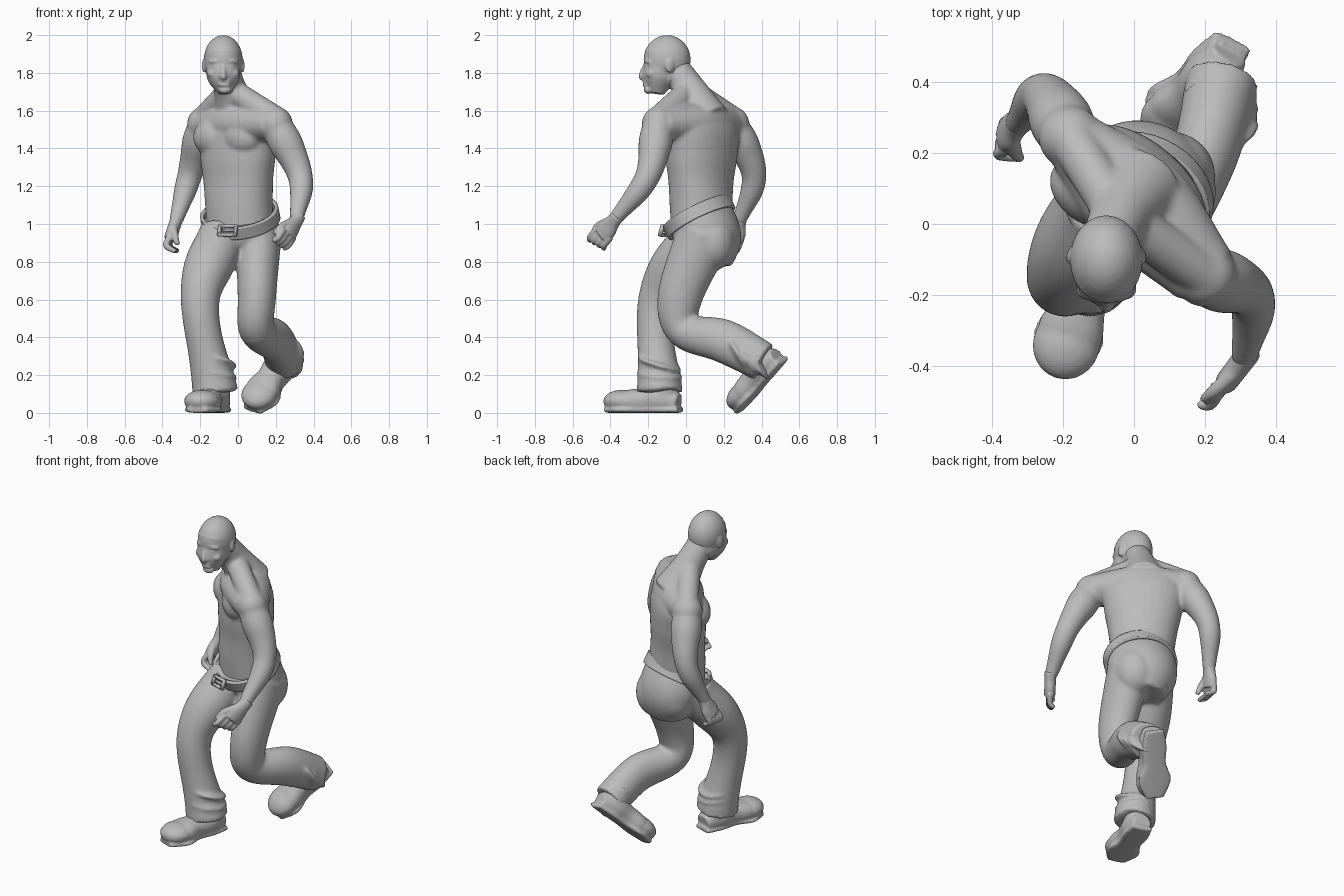
import bpy, bmesh
from math import cos, sin, pi, radians, degrees, atan2
from mathutils import Vector, Matrix, Euler

default_cube = bpy.data.objects.get("Cube")
if default_cube:
    bpy.data.objects.remove(default_cube)

shade = .5
grey = bpy.data.materials.new("plain grey")
grey.use_nodes = True
grey.diffuse_color = (shade, shade, shade, 1)
grey.node_tree.nodes["Principled BSDF"].inputs["Base Color"].default_value = grey.diffuse_color


def sample(values, t):
    """Smooth curve through numbers or vectors, t from start to end."""
    if len(values) == 1:
        return values[0]
    last = len(values) - 1
    i = min(int(t * last), last - 1)
    f = t * last - i
    start, end = values[i], values[i + 1]
    before = values[i - 1] if i > 0 else start * 2 - end
    after = values[i + 2] if i + 2 <= last else end * 2 - start
    leave, arrive = (end - before) / 2, (after - start) / 2
    ease = f * f * (3 - 2 * f)
    return (start * (1 - ease) + end * ease
            + leave * (f * (1 - f) ** 2) - arrive * (f * f * (1 - f)))


def loft(bm, path, widths, depths=None, yaws=(0,), power=1, place=Matrix(), caps=True, sides=32):
    """Tube along a path with elliptical or squarish cross-sections."""
    path = [Vector(p) for p in path]
    depths = depths or widths
    steps = 6 * max(len(path), len(widths))
    rings = []
    for i in range(steps + 1):
        t = i / steps
        center = sample(path, t)
        ahead, behind = min(t + .01, 1), max(t - .01, 0)
        tangent = (sample(path, ahead) - sample(path, behind)).normalized()
        yaw = radians(sample(yaws, t))
        across = Vector((cos(yaw), sin(yaw), 0))
        across = (across - tangent * across.dot(tangent)).normalized()
        along = tangent.cross(across)
        ring = []
        for k in range(sides):
            c, s = [abs(q) ** power * (1 if q > 0 else -1)
                    for q in (cos(2 * pi * k / sides), sin(2 * pi * k / sides))]
            offset = across * c * sample(widths, t) + along * s * sample(depths, t)
            ring.append(bm.verts.new(place @ (center + offset)))
        rings.append(ring)
    for low, high in zip(rings, rings[1:]):
        for k in range(sides):
            n = (k + 1) % sides
            bm.faces.new((low[k], low[n], high[n], high[k]))
    if caps:
        bm.faces.new(rings[0][::-1])
        bm.faces.new(rings[-1])


def blob(bm, center, size, turn=(0, 0, 0), place=Matrix()):
    """Ellipsoid of flesh, cloth or leather."""
    local = Matrix.LocRotScale(Vector(center), Euler([radians(a) for a in turn]), Vector(size))
    bmesh.ops.create_uvsphere(bm, u_segments=24, v_segments=16, radius=1, matrix=place @ local)


def finish(bm, name, voxel=None, softness=4):
    """Make the object, fusing its pieces when a voxel size is given."""
    bmesh.ops.recalc_face_normals(bm, faces=bm.faces)
    mesh = bpy.data.meshes.new(name)
    bm.to_mesh(mesh)
    bm.free()
    mesh.materials.append(grey)
    mesh.shade_smooth()
    part = bpy.data.objects.new(name, mesh)
    bpy.context.collection.objects.link(part)
    if voxel:
        fuse = part.modifiers.new("fuse", 'REMESH')
        fuse.mode, fuse.voxel_size, fuse.use_smooth_shade = 'VOXEL', voxel, True
        soften = part.modifiers.new("soften", 'SMOOTH')
        soften.factor, soften.iterations = .5, softness
    return part


def hand(name, wrist, reach, spread, curl):
    """Loosely closed hand; spread runs from first to last finger."""
    wrist, reach, spread, curl = map(Vector, (wrist, reach, spread, curl))
    bm = bmesh.new()
    turn = degrees(atan2(spread.y, spread.x))
    loft(bm, (wrist - reach * .3, wrist + reach), (.036, .042, .056, .052), (.034, .032), (turn,))
    for finger in range(4):
        knuckle = wrist + reach * .9 + spread * (finger - 1.5)
        bend = knuckle + reach * .5
        loft(bm, (knuckle, bend, bend + curl), (.018, .017, .013), sides=12)
    root = wrist + reach * .3 - spread
    tip = wrist + reach + curl - spread * 2
    loft(bm, (root, root.lerp(tip, .5) - spread * .4, tip), (.022, .02, .013), sides=12)
    finish(bm, name, .006)


# Torso twisting toward the right, neck leaning forward
bm = bmesh.new()
twist = -40
loft(bm, ((.01, .08, .97), (0, .08, 1.3), (0, .09, 1.67)), (.18, .185, .2, .225, .23, .08),
     (.15, .155, .15, .155, .14, .06), (-25, twist, twist), power=.95)
neck = Vector((-.04, .02, 1.71))
loft(bm, ((.01, .1, 1.55), neck, (-.08, -.08, 1.85)), (.13, .088, .078))

# Shoulder girdle, sloping neck muscles, chest
left_shoulder, right_shoulder = Vector((.2, -.145, 1.53)), Vector((-.18, .245, 1.53))
loft(bm, (right_shoulder, (.01, .06, 1.53), left_shoulder), (.085, .145, .1), (.085, .12, .085), (45,))
for shoulder in (left_shoulder, right_shoulder):
    blob(bm, shoulder, (.09, .09, .092))
    loft(bm, (neck, shoulder + Vector((0, 0, .03))), (.065,))
chest = Matrix.Translation((0, .09, 1.46)) @ Matrix.Rotation(radians(twist), 4, 'Z')
for side in (-1, 1):
    blob(bm, (side * .1, -.085, 0), (.12, .085, .1), place=chest)

# Left arm swinging forward, right arm swinging back
arm_radii = (.08, .09, .077, .066, .06, .047, .036)
left_wrist, right_wrist = (.31, -.38, 1.02), (-.33, .28, 1.01)
loft(bm, (left_shoulder, (.33, -.205, 1.25), left_wrist), arm_radii)
loft(bm, (right_shoulder, (-.255, .36, 1.26), right_wrist), arm_radii)
finish(bm, "torso_and_arms", .009, 12)
hand("left_hand", left_wrist, reach=(-.05, -.065, -.08), spread=(.018, .025, -.014), curl=(-.03, 0, -.02))
hand("right_hand", right_wrist, reach=(-.03, -.03, -.09), spread=(.005, .028, 0), curl=(.05, -.01, -.03))

# Head: features are placed relative to the middle of the skull
bm = bmesh.new()
skull = Vector((-.078, -.1, 1.87))


def feature(x, y, z, size, turn=(0, 0, 0)):
    blob(bm, skull + Vector((x, y, z)), size, turn)


feature(0, 0, 0, (.103, .125, .13))
feature(0, .03, -.07, (.088, .085, .085))
loft(bm, [skull + Vector(p) for p in ((0, -.02, .03), (0, -.04, -.07), (.01, -.055, -.18))],
     (.095, .092, .083, .035), (.1, .09, .085, .04))
feature(.01, -.1, -.16, (.035, .024, .022))
loft(bm, [skull + Vector(p) for p in ((0, -.105, -.01), (0, -.133, -.08), (0, -.12, -.1))],
     (.012, .015, .019, .015), sides=12)
for lip in (-.117, -.134):
    feature(.005, -.112, lip, (.033, .018, .011))
for side in (-1, 1):
    feature(side * .02, -.118, -.085, (.014, .014, .011))
    feature(side * .04, -.095, -.008, (.04, .024, .014), (0, side * 8, side * 18))
    feature(side * .038, -.1, -.037, (.019, .017, .011))
    feature(side * .055, -.085, -.075, (.03, .028, .025))
    feature(side * .1, .015, -.03, (.011, .026, .04), (-10, 0, side * 20))
finish(bm, "head", .006, 6)

# Trousers: pelvis, seat, planted right leg and lifted left leg
bm = bmesh.new()
hip_turn = -25
loft(bm, ((.04, .12, .78), (.03, .12, .92), (.012, .07, 1.05)), (.13, .195, .198), (.12, .17, .17), (hip_turn,))
for seat in ((-.03, .155, .92), (.105, .135, .9)):
    blob(bm, seat, (.125, .125, .15))
loft(bm, ((-.08, .07, .95), (-.2, -.15, .6), (-.12, -.14, .11)), (.125, .13, .103, .098, .122))
loft(bm, ((.11, .1, .95), (.1, -.03, .62), (.1, -.01, .44), (.2, .2, .38), (.25, .41, .27)),
     (.122, .102, .095, .095, .103), (.15, .12, .097, .115, .105))

# Cloth folds at the hems
for fold in range(3):
    lift = .06 * fold
    blob(bm, (-.125, -.14, .14 + lift), (.122, .122, .025), (8 - 12 * fold, 6, 0))
    blob(bm, (.25, .39 - lift, .27 + lift / 3), (.104, .025, .108), (30, 0, 12 * fold - 20))
finish(bm, "trousers", .01, 10)

# Belt following the tilted waist
bm = bmesh.new()
loft(bm, ((.018, .085, 1.005), (.006, .055, 1.065)), (.203,), (.182,), (hip_turn,), caps=False, sides=40)
band = finish(bm, "belt").modifiers.new("thickness", 'SOLIDIFY')
band.thickness, band.offset = .02, 0

# Buckle: two rails, two posts and a prong
bm = bmesh.new()
frame = Matrix.LocRotScale(Vector((-.055, -.115, .965)), Euler((radians(-15), 0, radians(-20))), None)
rail, post, prong = (.1, .02, .016), (.016, .02, .06), (.07, .02, .012)
for x, z, size in ((0, .024, rail), (0, -.024, rail), (.045, 0, post), (-.045, 0, post), (.01, 0, prong)):
    place = frame @ Matrix.LocRotScale(Vector((x, 0, z)), None, Vector(size))
    bmesh.ops.create_cube(bm, size=1, matrix=place)
finish(bm, "belt_buckle")


def shoe(name, heel, toe, up):
    """Shoe shaped heel to toe in its own frame, then set along the foot."""
    heel, up = Vector(heel), Vector(up)
    back = (heel - Vector(toe)).normalized()
    up = (up - back * up.dot(back)).normalized()
    axes = Matrix((back.cross(up), back, up)).transposed().to_4x4()
    place = Matrix.Translation(heel) @ axes
    bm = bmesh.new()
    heights = (.05, .07, .065, .06, .04)
    loft(bm, [(0, -.01 - .095 * i, h) for i, h in enumerate(heights)],
         (.055, .08, .075, .092, .055), heights, power=.9, place=place)
    blob(bm, (0, -.325, .062), (.095, .1, .06), place=place)
    loft(bm, ((0, -.09, .05), (0, -.09, .18)), (.075,), place=place)
    sole = .016
    loft(bm, ((0, 0, sole), (0, -.41, sole)), (.06, .075, .07, .1, .055), (sole,), power=.7, place=place)
    finish(bm, name, .008, 5)


shoe("right_shoe", (-.09, -.03, 0), (-.22, -.43, 0), up=(0, 0, 1))
shoe("left_shoe", (.28, .525, .27), (.1, .315, .03), up=(-.15, -.4, .15))
